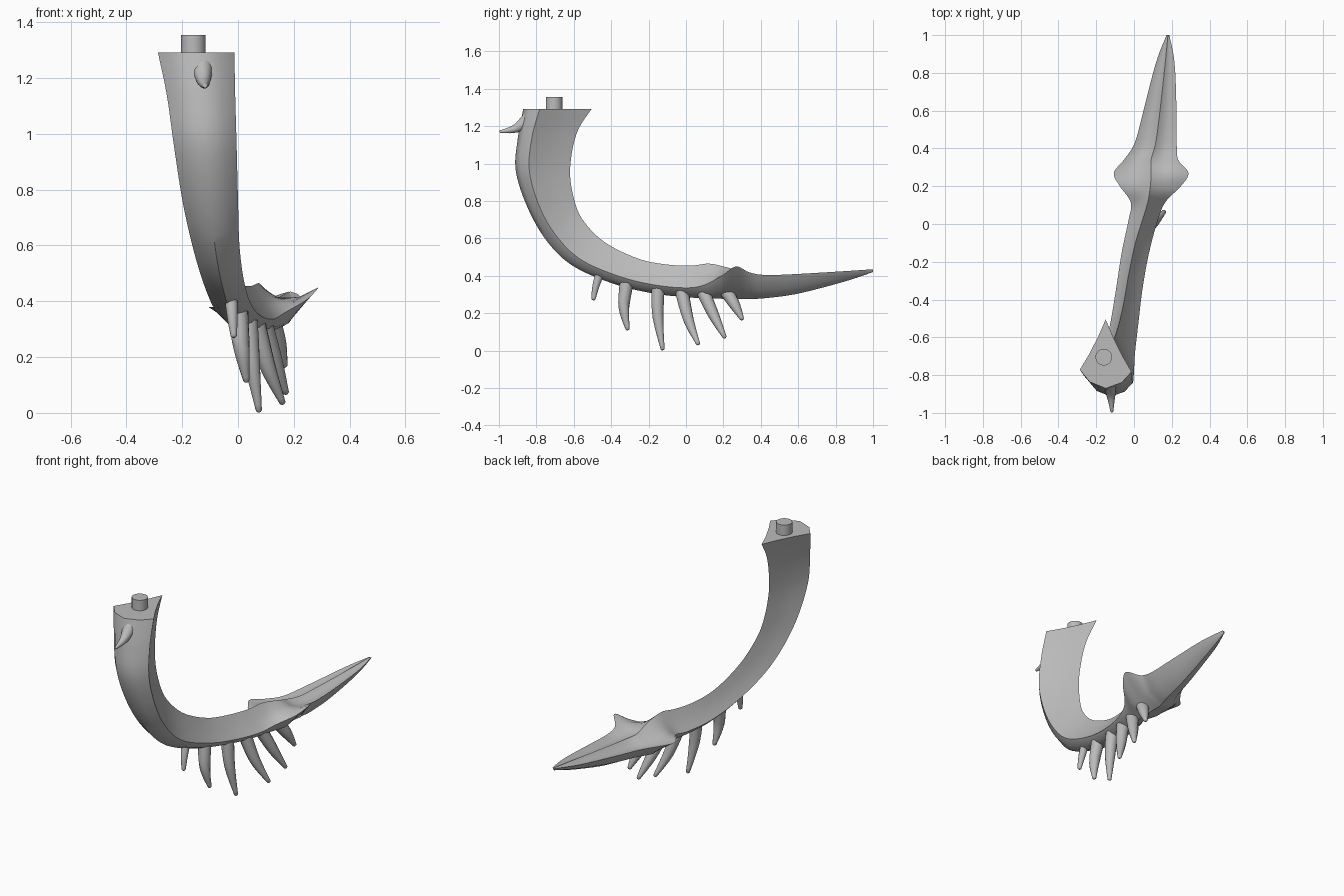
import bpy
import bmesh
import math
from mathutils import Vector

if "Cube" in bpy.data.objects:
    bpy.data.objects.remove(bpy.data.objects["Cube"], do_unlink=True)

grey = bpy.data.materials.new("plain grey")
grey.use_nodes = True
colour = (0.5, 0.5, 0.5, 1)
grey.diffuse_color = colour
grey.node_tree.nodes["Principled BSDF"].inputs["Base Color"].default_value = colour


def catmull(rows, steps):
    """Smoothly interpolate rows of numbers."""
    result = []
    last = len(rows) - 1
    for i in range(last):
        a, b = rows[max(i - 1, 0)], rows[i]
        c, d = rows[i + 1], rows[min(i + 2, last)]
        for s in range(steps):
            t = s / steps
            result.append([
                q + 0.5 * t * (r - p + t * (2 * p - 5 * q + 4 * r - w + t * (3 * (q - r) + w - p)))
                for p, q, r, w in zip(a, b, c, d)])
    result.append(list(rows[last]))
    return result


def loft(name, rings, angle):
    """Skin a list of closed rings and cap both ends."""
    bm = bmesh.new()
    loops = [[bm.verts.new(point) for point in ring] for ring in rings]
    count = len(loops[0])
    for lower, upper in zip(loops, loops[1:]):
        for k in range(count):
            n = (k + 1) % count
            bm.faces.new((lower[k], lower[n], upper[n], upper[k]))
    bm.faces.new(loops[0])
    bm.faces.new(loops[-1])
    bmesh.ops.recalc_face_normals(bm, faces=bm.faces)
    mesh = bpy.data.meshes.new(name)
    bm.to_mesh(mesh)
    bm.free()
    mesh.materials.append(grey)
    obj = bpy.data.objects.new(name, mesh)
    bpy.context.collection.objects.link(obj)
    finish(obj, angle)


def finish(obj, angle):
    bpy.ops.object.select_all(action="DESELECT")
    obj.select_set(True)
    bpy.context.view_layer.objects.active = obj
    bpy.ops.object.shade_smooth_by_angle(angle=math.radians(angle))


def section(row):
    """Kite section: inner ridge, hollow flanks, side edges, outer keel."""
    inner_y, inner_z, outer_y, outer_z, x_min, x_max, rise_min, rise_max = row
    middle = (x_min + x_max) / 2
    inner = Vector((middle, inner_y, inner_z))
    outer = Vector((middle, outer_y, outer_z))
    depth = inner - outer
    # Flanks are nearly flat on the arm and scooped out on the blade
    hollow = depth * 0.16 * rise_max

    def side(edge_x, rise):
        edge = outer + depth * rise
        edge.x = edge_x
        flank = [inner.lerp(edge, f) - hollow for f in (0.3, 0.65)]
        corner = outer + depth * rise * 0.35
        corner.x += max(-0.095, min(0.095, (edge_x - middle) * 0.62))
        return flank + [edge, corner]

    return [inner] + side(x_max, rise_max) + [outer] + side(x_min, rise_min)[::-1]


# Arm and blade as one sweep: inner y z, outer y z, x range, edge heights
arm_stations = [
    (-.505, 1.292, -.87, 1.292, -.287, -.013, .27, .24),
    (-.585, 1.16, -.9, 1.13, -.255, -.01, .27, .24),
    (-.62, .96, -.91, .96, -.23, -.005, .27, .25),
    (-.59, .78, -.845, .76, -.2, 0, .27, .25),
    (-.53, .67, -.74, .58, -.165, .005, .28, .26),
    (-.42, .57, -.6, .45, -.13, .02, .28, .26),
    (-.25, .49, -.38, .355, -.095, .045, .28, .28),
    (-.1, .46, -.17, .305, -.065, .08, .28, .28),
    (.03, .455, .01, .285, -.03, .125, .3, .3),
]
blade_stations = [
    (.12, .465, .11, .28, -.017, .165, .38, .42),
    (.2, .45, .2, .277, -.075, .248, .56, .75),
    (.27, .43, .27, .275, -.107, .288, .68, 1.13),
    (.34, .41, .34, .276, -.053, .234, .72, 1.06),
    (.43, .402, .43, .281, .004, .226, .75, 1.02),
    (.6, .41, .6, .305, .05, .225, .77, 1),
    (.85, .425, .85, .37, .115, .215, .77, 1),
    (1, .435, 1, .42, .172, .187, .8, 1),
]
loft("curved_arm_and_blade",
     [section(row) for row in catmull(arm_stations + blade_stations, 6)], 42)

# Mounting peg on the flat upper end
bpy.ops.mesh.primitive_cylinder_add(vertices=32, radius=0.044, depth=0.105,
                                    location=(-0.16, -0.705, 1.3025))
peg = bpy.context.object
peg.name = "mounting_peg"
peg.data.materials.append(grey)
finish(peg, 40)


def spike(name, points, radii, sides=12):
    """Tapered round spike along a bent path."""
    rows = catmull([tuple(p) + (r,) for p, r in zip(points, radii)], 5)
    rings = []
    for i, row in enumerate(rows):
        before, after = rows[max(i - 1, 0)], rows[min(i + 1, len(rows) - 1)]
        along = (Vector(after[:3]) - Vector(before[:3])).normalized()
        turn = along.to_track_quat("Z", "Y")
        rings.append([
            Vector(row[:3]) + turn @ Vector((math.cos(a), math.sin(a), 0)) * row[3]
            for a in (math.tau * k / sides for k in range(sides))])
    # Rounded point
    tip = Vector(rows[-1][:3])
    end = (tip - Vector(rows[-2][:3])).normalized() * rows[-1][3] * 0.5
    rings.append([tip + (p - tip) * 0.5 + end for p in rings[-1]])
    loft(name, rings, 50)


# Row of spikes under the bend: base, middle, tip
under_spikes = [
    ((-.025, -.462, .41), (-.02, -.483, .34), (-.015, -.495, .275)),
    ((0, -.318, .36), (.013, -.332, .23), (.03, -.312, .115)),
    ((.035, -.15, .33), (.05, -.15, .18), (.075, -.125, .008)),
    ((.06, -.025, .33), (.105, .012, .17), (.16, .065, .036)),
    ((.085, .085, .33), (.13, .148, .19), (.172, .207, .072)),
    ((.12, .215, .32), (.145, .26, .245), (.167, .3, .169)),
]
for number, points in enumerate(under_spikes, 1):
    scale = 0.65 if number == 1 else 1
    spike(f"under_spike_{number}", points,
          [0.037 * scale, 0.029 * scale, 0.011])

# Single thorn near the upper end
spike("upper_thorn",
      ((-.13, -.835, 1.24), (-.122, -.91, 1.188), (-.117, -.994, 1.17)),
      (0.042, 0.023, 0.007))
